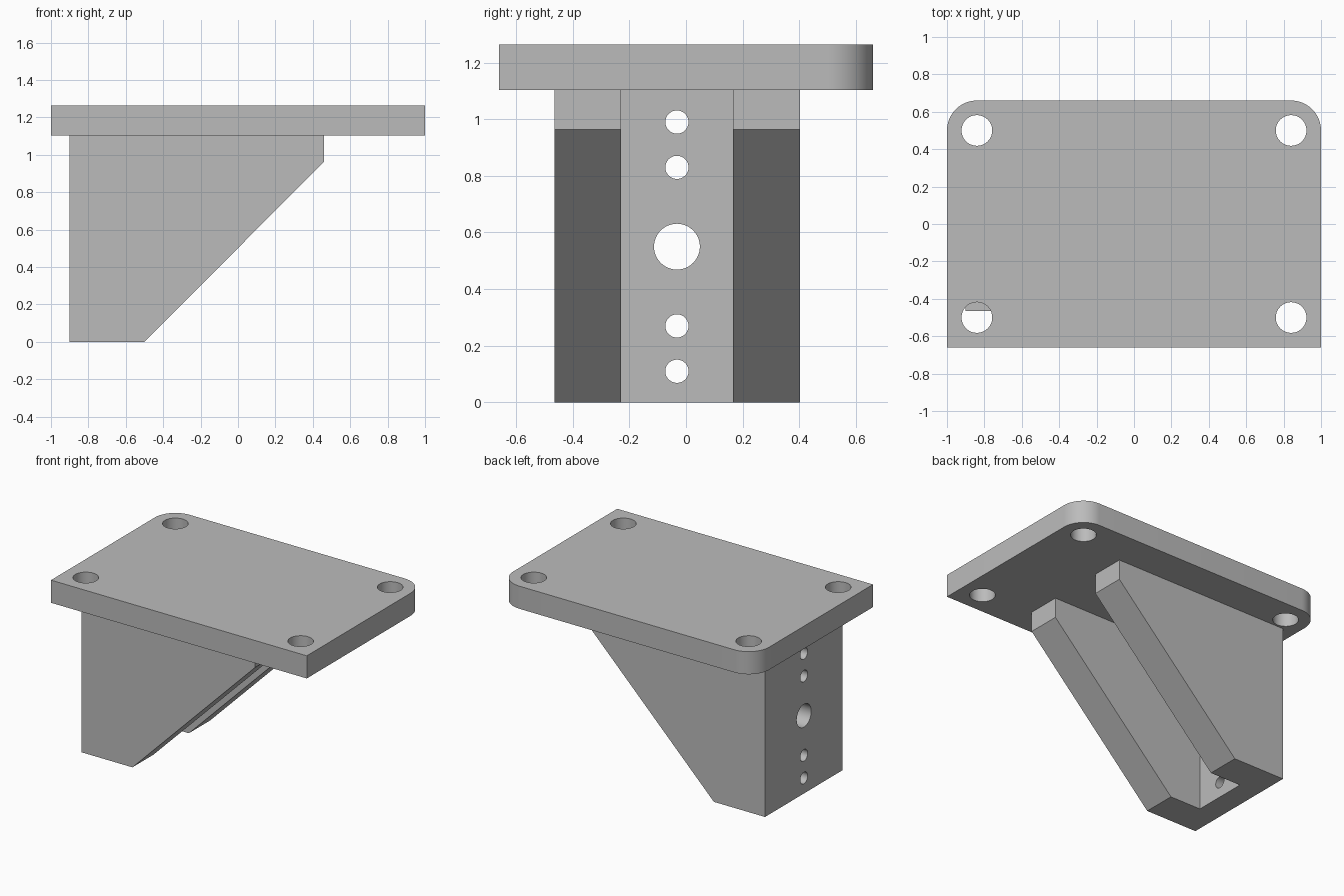
import bpy
import bmesh
from math import pi, sin, cos
from mathutils import Matrix

default = bpy.data.objects.get("Cube")
if default:
    bpy.data.objects.remove(default, do_unlink=True)

GREY = (0.5, 0.5, 0.5, 1)
grey = bpy.data.materials.new("plain grey")
grey.use_nodes = True
grey.diffuse_color = GREY
grey.node_tree.nodes["Principled BSDF"].inputs["Base Color"].default_value = GREY


def add_object(name, bm):
    bmesh.ops.recalc_face_normals(bm, faces=bm.faces)
    mesh = bpy.data.meshes.new(name)
    bm.to_mesh(mesh)
    bm.free()
    mesh.materials.append(grey)
    obj = bpy.data.objects.new(name, mesh)
    bpy.context.collection.objects.link(obj)
    return obj


def prism(name, points, depth):
    """Extrude a closed outline of 3D points along a depth vector."""
    bm = bmesh.new()
    face = bm.faces.new([bm.verts.new(p) for p in points])
    result = bmesh.ops.extrude_face_region(bm, geom=[face])
    moved = [g for g in result["geom"] if isinstance(g, bmesh.types.BMVert)]
    bmesh.ops.translate(bm, verts=moved, vec=depth)
    return add_object(name, bm)


def drill(name, holes, rotation, depth):
    """One cutter holding a cylinder for every (centre, radius)."""
    bm = bmesh.new()
    for centre, radius in holes:
        bmesh.ops.create_cone(bm, cap_ends=True, segments=48, radius1=radius,
                              radius2=radius, depth=depth,
                              matrix=Matrix.Translation(centre) @ rotation)
    return add_object(name, bm)


def cut(obj, cutter):
    mod = obj.modifiers.new("cut", "BOOLEAN")
    mod.operation = "DIFFERENCE"
    mod.solver = "EXACT"
    mod.object = cutter
    bpy.context.view_layer.objects.active = obj
    bpy.ops.object.modifier_apply(modifier=mod.name)
    bpy.data.objects.remove(cutter, do_unlink=True)


def smooth(obj):
    bpy.ops.object.select_all(action="DESELECT")
    obj.select_set(True)
    bpy.context.view_layer.objects.active = obj
    bpy.ops.object.shade_smooth_by_angle(angle=pi / 6)


HALF_Y, UNDER, TOP = 0.66, 1.104, 1.264
THICK = 0.16

# Top plate: square front corners, rounded back corners
outline = [(-1, -HALF_Y, UNDER), (1, -HALF_Y, UNDER)]
for side, start in ((1, 0), (-1, pi / 2)):
    for i in range(17):
        a = start + i * pi / 32
        outline.append((side * (1 - THICK) + THICK * cos(a),
                        HALF_Y - THICK + THICK * sin(a), UNDER))
top_plate = prism("top_plate", outline, (0, 0, TOP - UNDER))

# Four mounting holes near the plate corners
corners = [((x, y, UNDER), 0.082) for x in (-0.84, 0.84) for y in (-0.5, 0.5)]
cut(top_plate, drill("plate_hole_cutter", corners, Matrix(), 1))

# Bracket: sloped body, channelled into an end wall with two ribs
FRONT, BACK = -0.465, 0.403
profile = [(-0.9, 0), (-0.5, 0), (0.46, 0.963), (0.46, UNDER), (-0.9, UNDER)]
bracket = prism("bracket", [(x, FRONT, z) for x, z in profile],
                (0, BACK - FRONT, 0))
wall = -0.9 + THICK
channel = [(wall, -0.23, -1), (1, -0.23, -1), (1, 0.166, -1), (wall, 0.166, -1)]
cut(bracket, prism("channel_cutter", channel, (0, 0, 3)))

# Row of holes through the end wall
row = [((-0.82, -0.032, z), r) for z, r in
       ((0.11, 0.041), (0.27, 0.041), (0.55, 0.081), (0.83, 0.041), (0.99, 0.041))]
cut(bracket, drill("wall_hole_cutter", row, Matrix.Rotation(pi / 2, 4, "Y"), 0.5))

for part in (top_plate, bracket):
    smooth(part)
